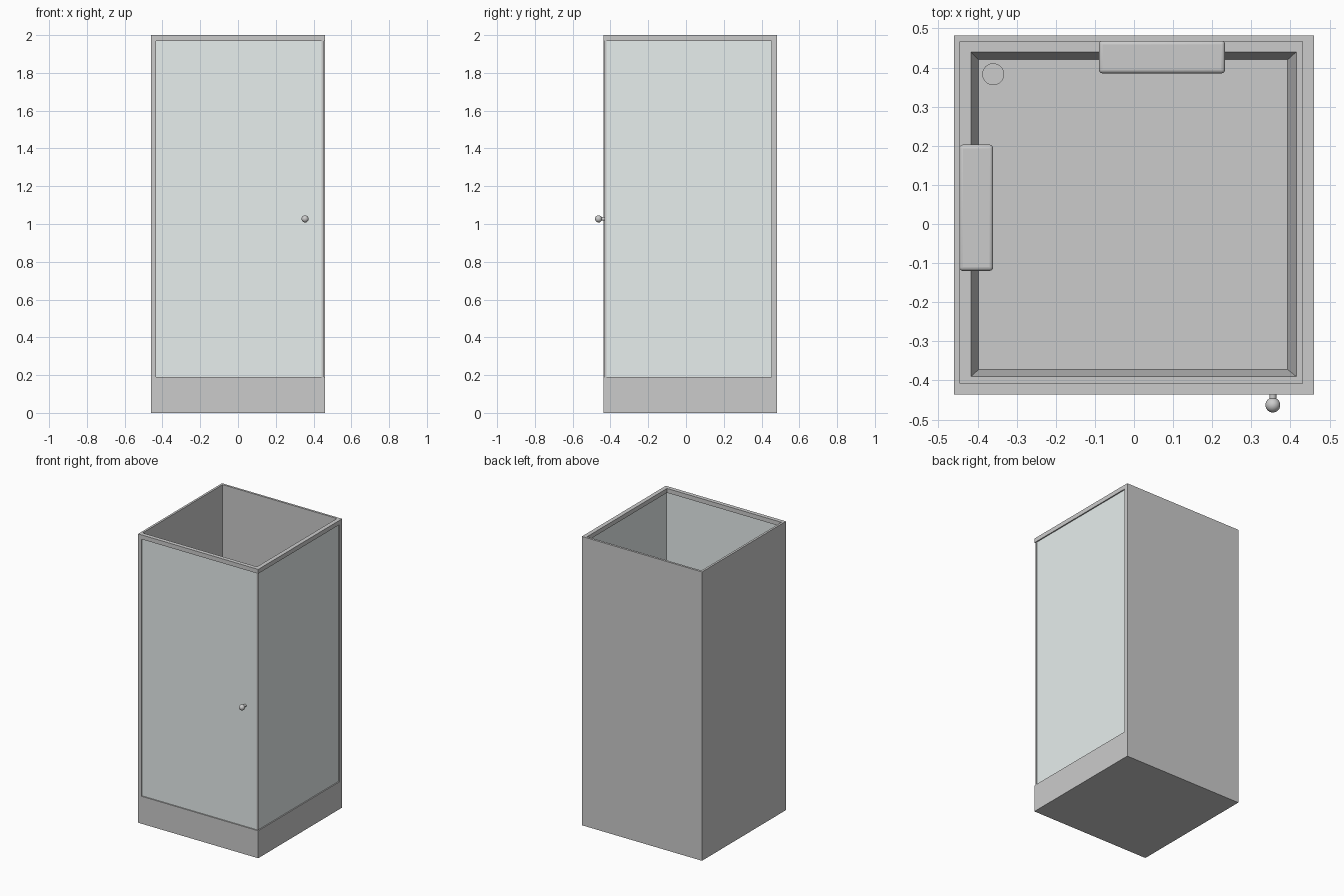
import bpy, bmesh
from math import radians

if "Cube" in bpy.data.objects:
    bpy.data.objects.remove(bpy.data.objects["Cube"])

X0, X1, Y0, Y1 = -0.46, 0.46, -0.436, 0.482   # outer footprint
ZB, ZT = 0.155, 2.0                            # tray top, cabin top

glass = bpy.data.materials.new("glass")
glass.diffuse_color = (0.8, 0.86, 0.85, 1)
glass.use_nodes = True
glass.node_tree.nodes["Principled BSDF"].inputs["Base Color"].default_value = glass.diffuse_color


def box(name, x0, x1, y0, y1, z0, z1, mat=None, bevel=0):
    bpy.ops.mesh.primitive_cube_add(size=1, location=((x0 + x1) / 2, (y0 + y1) / 2, (z0 + z1) / 2))
    ob = bpy.context.object
    ob.name = name
    ob.scale = (x1 - x0, y1 - y0, z1 - z0)
    bpy.ops.object.transform_apply(location=False, rotation=False, scale=True)
    if mat:
        ob.data.materials.append(mat)
    if bevel:
        m = ob.modifiers.new("bevel", 'BEVEL')
        m.width, m.segments = bevel, 4
        bpy.ops.object.shade_smooth_by_angle(angle=radians(40))
    return ob


def cylinder(name, r, depth, loc, rot=(0, 0, 0)):
    bpy.ops.mesh.primitive_cylinder_add(vertices=32, radius=r, depth=depth, location=loc, rotation=rot)
    bpy.context.object.name = name
    bpy.ops.object.shade_smooth_by_angle(angle=radians(40))


# Tray: rectangular rings joined from the underside, up and down into the basin
rings = [(X0, X1, Y0, Y1, 0), (X0, X1, Y0, Y1, ZB),
         (-0.417, 0.415, -0.39, 0.44, ZB), (-0.397, 0.393, -0.372, 0.42, 0.07)]
bm = bmesh.new()
loops = [[bm.verts.new(p) for p in ((a, c, z), (b, c, z), (b, d, z), (a, d, z))]
         for a, b, c, d, z in rings]
for lo, hi in zip(loops, loops[1:]):
    for i in range(4):
        j = (i + 1) % 4
        bm.faces.new((lo[i], lo[j], hi[j], hi[i]))
bm.faces.new(loops[0][::-1])
bm.faces.new(loops[-1])
me = bpy.data.meshes.new("shower_tray")
bm.to_mesh(me)
bm.free()
bpy.context.collection.objects.link(bpy.data.objects.new("shower_tray", me))

cylinder("drain", 0.028, 0.006, (-0.36, 0.383, 0.072))

# Solid walls
box("left_wall", X0, -0.445, Y0, Y1, ZB, ZT)
box("back_wall", -0.445, X1, 0.467, Y1, ZB, ZT)

# Top and bottom rails on the two glazed sides
for tag, z0, z1 in (("bottom", ZB, 0.19), ("top", 1.97, ZT)):
    box("front_rail_" + tag, -0.445, X1, Y0, -0.408, z0, z1)
    box("right_rail_" + tag, 0.431, X1, -0.408, 0.467, z0, z1)

# Posts
box("front_left_post", -0.445, -0.435, Y0, -0.408, 0.19, 1.97)
box("back_right_post", 0.431, X1, 0.452, 0.467, 0.19, 1.97)
box("corner_post", 0.442, 0.455, -0.431, -0.42, 0.19, 1.97)

# Glass
box("glass_door", -0.435, 0.442, -0.428, -0.42, 0.19, 1.97, glass)
box("side_glass", 0.444, 0.452, -0.42, 0.452, 0.19, 1.97, glass)

# Shelves
box("back_shelf", -0.09, 0.233, 0.385, 0.469, 1.08, 1.12, bevel=0.01)
box("left_shelf", -0.447, -0.36, -0.12, 0.203, 1.08, 1.12, bevel=0.01)

# Door knob
cylinder("knob_stem", 0.009, 0.035, (0.355, -0.442, 1.027), (radians(90), 0, 0))
bpy.ops.mesh.primitive_uv_sphere_add(segments=24, ring_count=12, radius=0.019, location=(0.355, -0.463, 1.027))
bpy.context.object.name = "door_knob"
bpy.ops.object.shade_smooth()
